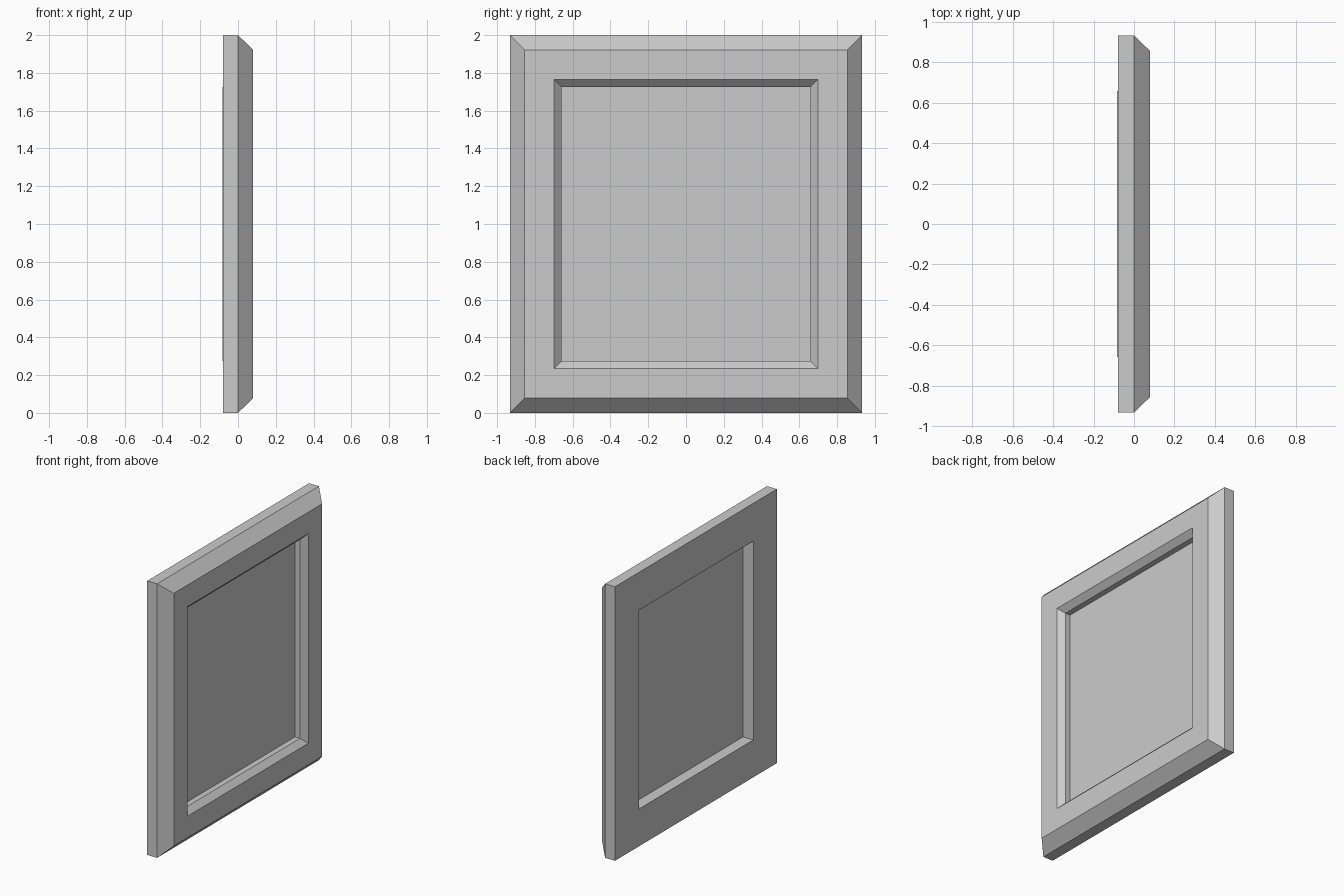
import bpy, bmesh

if "Cube" in bpy.data.objects:
    bpy.data.objects.remove(bpy.data.objects["Cube"])

HALF_W, HEIGHT = 0.933, 2.0


def ring(bm, inset, x):
    """Rectangle of four verts, inset from the outer outline, at depth x."""
    y, z0, z1 = HALF_W - inset, inset, HEIGHT - inset
    return [bm.verts.new((x, a, b)) for a, b in ((-y, z0), (y, z0), (y, z1), (-y, z1))]


def bridge(bm, a, b):
    for i in range(4):
        j = (i + 1) % 4
        bm.faces.new((a[i], a[j], b[j], b[i]))


def make(name, bm):
    bmesh.ops.recalc_face_normals(bm, faces=bm.faces)
    mesh = bpy.data.meshes.new(name)
    bm.to_mesh(mesh)
    bm.free()
    obj = bpy.data.objects.new(name, mesh)
    bpy.context.collection.objects.link(obj)
    return obj


# Mitred frame: closed moulding profile (inset, depth) carried around the rectangle
profile = [(0, -0.08), (0, 0), (0.078, 0.08), (0.235, 0.08), (0.275, 0.04), (0.275, -0.08)]
bm = bmesh.new()
rings = [ring(bm, *p) for p in profile]
for i, r in enumerate(rings):
    bridge(bm, r, rings[(i + 1) % len(rings)])
make("frame", bm)

# Recessed picture panel: shallow tray, open at the back and just proud of the frame
bm = bmesh.new()
front, back = ring(bm, 0.275, 0.0), ring(bm, 0.275, -0.083)
bm.faces.new(front)
bridge(bm, front, back)
make("picture_panel", bm)
